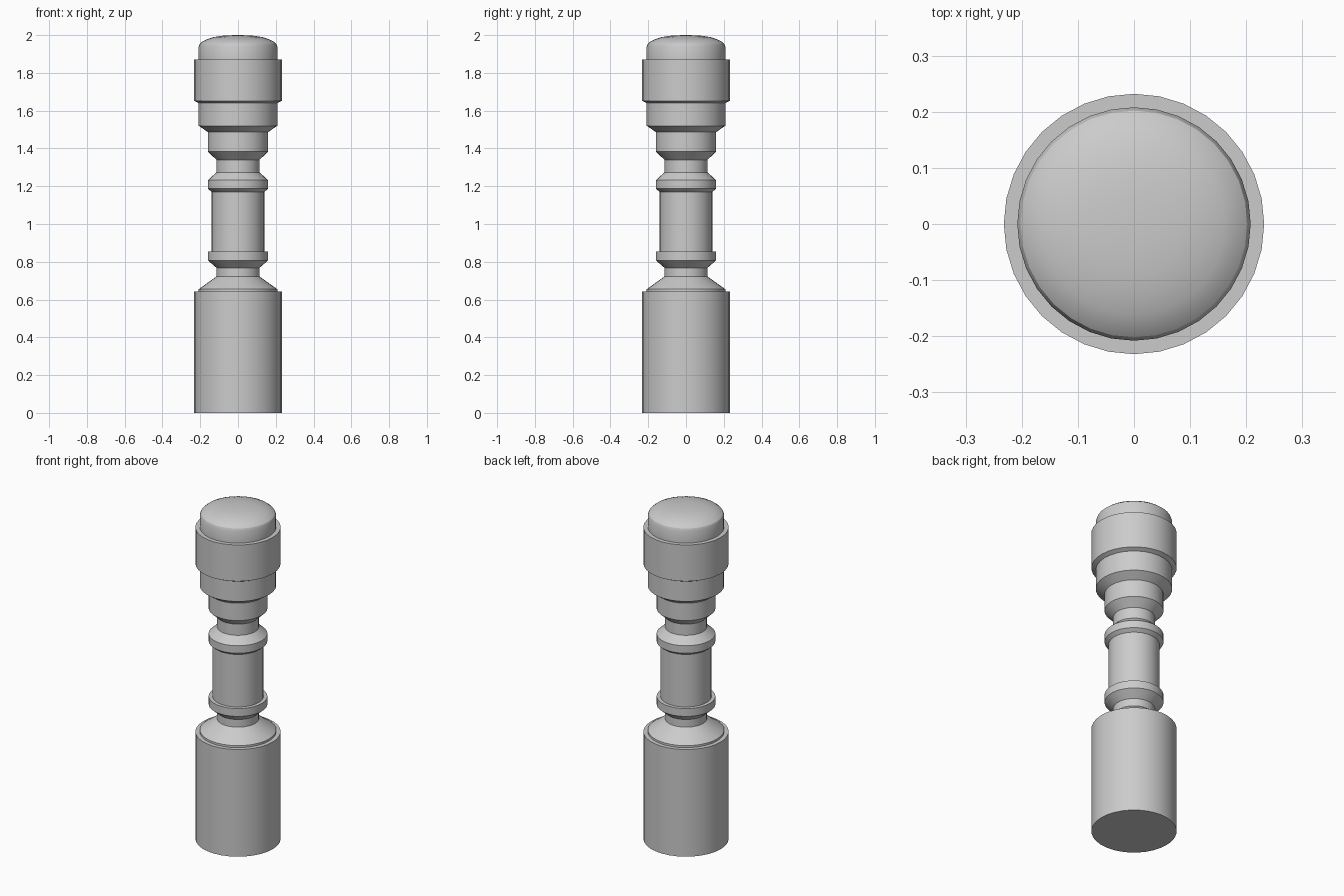
import bpy
import bmesh
import math

SEGMENTS = 32

cube = bpy.data.objects.get("Cube")
if cube:
    bpy.data.objects.remove(cube, do_unlink=True)

grey = bpy.data.materials.new("plain grey")
grey.use_nodes = True
colour = (0.6, 0.6, 0.6, 1)
grey.diffuse_color = colour
grey.node_tree.nodes["Principled BSDF"].inputs["Base Color"].default_value = colour


def lathe(name, profile):
    """Turn a (radius, height) profile around z; a zero radius closes the end."""
    bm = bmesh.new()
    rings = []
    for r, z in profile:
        if r == 0:
            rings.append([bm.verts.new((0, 0, z))] * SEGMENTS)
        else:
            turns = [math.tau * i / SEGMENTS for i in range(SEGMENTS)]
            rings.append([bm.verts.new((r * math.cos(a), r * math.sin(a), z)) for a in turns])
    for low, high in zip(rings, rings[1:]):
        for i in range(SEGMENTS):
            j = (i + 1) % SEGMENTS
            corners = dict.fromkeys((low[i], low[j], high[j], high[i]))
            bm.faces.new(list(corners))
    mesh = bpy.data.meshes.new(name)
    bm.to_mesh(mesh)
    bm.free()
    mesh.materials.append(grey)
    obj = bpy.data.objects.new(name, mesh)
    bpy.context.collection.objects.link(obj)
    bpy.ops.object.select_all(action='DESELECT')
    obj.select_set(True)
    bpy.context.view_layer.objects.active = obj
    bpy.ops.object.shade_smooth_by_angle(angle=math.radians(28))


WIDE, CAP, COLLAR, GRIP, NECK = 0.232, 0.208, 0.16, 0.139, 0.114

# Heavy lower cylinder with a sloped shoulder
lathe("base", [(0, 0), (WIDE, 0), (WIDE, 0.643), (CAP, 0.643),
               (CAP, 0.655), (NECK, 0.722)])
lathe("lower_neck", [(NECK, 0.722), (NECK, 0.768)])

# Slim middle grip between two collars
lathe("lower_collar", [(NECK, 0.768), (COLLAR, 0.808), (COLLAR, 0.855), (GRIP, 0.855)])
lathe("grip", [(GRIP, 0.855), (GRIP, 1.17)])
lathe("upper_collar", [(GRIP, 1.17), (COLLAR, 1.187), (COLLAR, 1.232), (NECK, 1.273)])
lathe("upper_neck", [(NECK, 1.273), (NECK, 1.34)])

# Stepped head
lathe("head_lower_step", [(NECK, 1.34), (COLLAR, 1.383), (COLLAR, 1.487)])
lathe("head_upper_step", [(COLLAR, 1.487), (CAP, 1.52), (CAP, 1.64)])
lathe("head_band", [(CAP, 1.64), (WIDE, 1.652), (WIDE, 1.87), (CAP, 1.87)])

# Domed cap with a softly rounded shoulder
lathe("domed_cap", [(CAP, 1.87), (CAP, 1.94), (0.202, 1.955), (0.186, 1.968),
                    (0.162, 1.979), (0.13, 1.989), (0.09, 1.996), (0.045, 1.999), (0, 2)])
